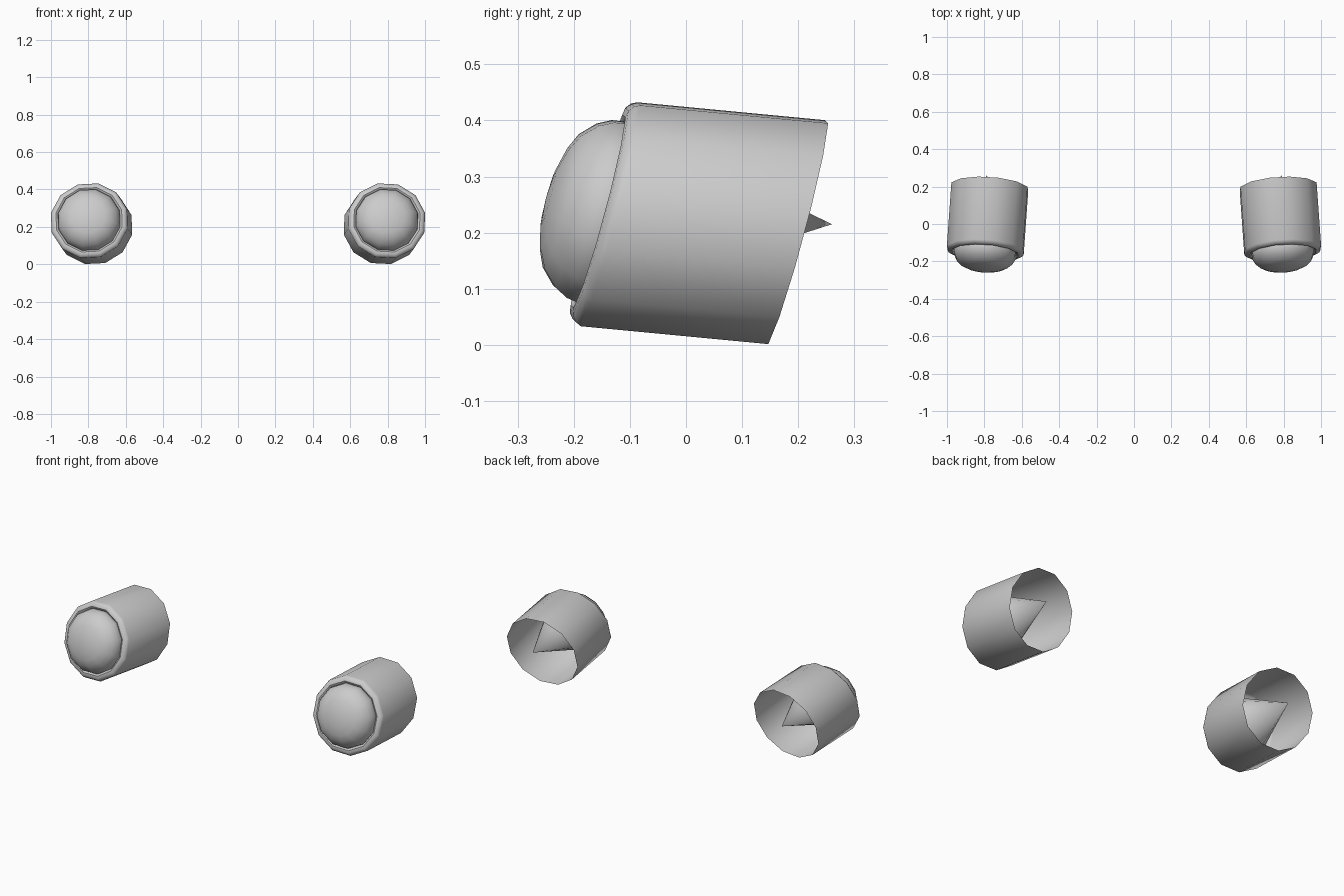
import bpy
import bmesh
from math import cos, sin, pi, radians
from mathutils import Matrix, Vector

SIDES = 12

cube = bpy.data.objects.get("Cube")
if cube:
    bpy.data.objects.remove(cube, do_unlink=True)

grey = bpy.data.materials.new("plain_grey")
grey.use_nodes = True
grey.diffuse_color = (0.6, 0.6, 0.6, 1)
grey.node_tree.nodes["Principled BSDF"].inputs["Base Color"].default_value = grey.diffuse_color

# Lamp face: yawed outward, leaning back, slightly rolled
FACE = (Matrix.Rotation(radians(4), 3, 'Z')
        @ Matrix.Rotation(radians(-15), 3, 'X')
        @ Matrix.Rotation(radians(3), 3, 'Y'))
CENTRE = Vector((0.796, -0.153, 0.237))
FORWARD = FACE @ Vector((0, -1, 0))
TUBE_BACK = Vector((0.771, 0.197, 0.201))
CONE_TIP = Vector((0.787, 0.26, 0.215))


def on_face(profile):
    """Turn (radius, depth) pairs into (centre, radius) rows along the lamp face normal."""
    return [(CENTRE + FORWARD * depth, radius) for radius, depth in profile]


def loft(name, rows, side):
    """Skin rings from front to back; zero radius makes a pole."""
    bm = bmesh.new()
    rings = []
    for centre, radius in rows:
        ring = []
        for i in range(SIDES if radius else 1):
            a = 2 * pi * (i + 0.5) / SIDES
            r = radius / cos(pi / SIDES)
            p = centre + FACE @ Vector((r * cos(a), 0, r * sin(a)))
            ring.append(bm.verts.new((p.x * side, p.y, p.z)))
        rings.append(ring)
    for front, back in zip(rings, rings[1:]):
        for i in range(SIDES):
            j = (i + 1) % SIDES
            loop = [back[i % len(back)], back[j % len(back)],
                    front[j % len(front)], front[i % len(front)]]
            loop = list(dict.fromkeys(loop))
            bm.faces.new(loop if side > 0 else loop[::-1])
    mesh = bpy.data.meshes.new(name)
    bm.to_mesh(mesh)
    bm.free()
    mesh.materials.append(grey)
    obj = bpy.data.objects.new(name, mesh)
    bpy.context.collection.objects.link(obj)
    bpy.ops.object.select_all(action='DESELECT')
    obj.select_set(True)
    bpy.context.view_layer.objects.active = obj
    bpy.ops.object.shade_smooth_by_angle(angle=radians(40))


# Rounded lip running into a plain, open-backed tube
lip = on_face([(0.163, -0.012), (0.168, -0.001), (0.176, 0.004),
               (0.189, 0.002), (0.199, -0.006), (0.204, -0.016)])
housing = lip + [(TUBE_BACK, 0.204)]

# Domed glass
glass = on_face([(0, 0.1), (0.05, 0.096), (0.093, 0.085), (0.123, 0.071),
                 (0.149, 0.045), (0.162, 0.02), (0.165, 0), (0.164, -0.012)])

# Cone behind the glass, its tip just past the tube
cone = on_face([(0.164, -0.012)]) + [(CONE_TIP, 0)]

for label, side in (("left", 1), ("right", -1)):
    loft(label + "_lamp_housing", housing, side)
    loft(label + "_lamp_glass", glass, side)
    loft(label + "_lamp_cone", cone, side)
